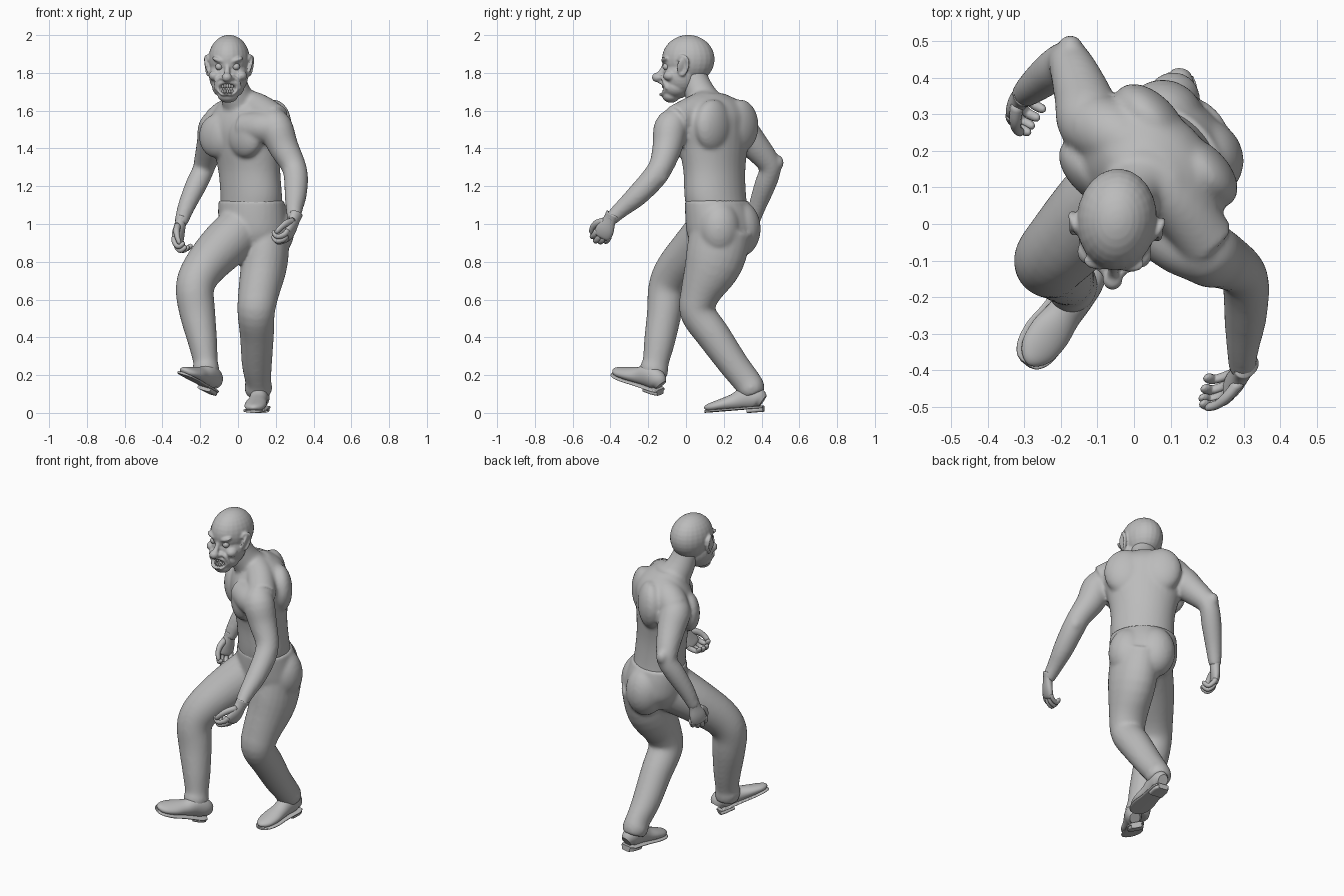
import bpy, bmesh
from math import sin, cos, pi, radians, copysign
from mathutils import Vector, Matrix, Euler

if "Cube" in bpy.data.objects:
    bpy.data.objects.remove(bpy.data.objects["Cube"])

GREY = bpy.data.materials.new("plain_grey")
GREY.use_nodes = True
GREY.diffuse_color = (0.5, 0.5, 0.5, 1)
GREY.node_tree.nodes["Principled BSDF"].inputs["Base Color"].default_value = (0.5, 0.5, 0.5, 1)


def spline(stations, steps):
    """Catmull-Rom samples through (x, y, z, half width, half depth) stations."""
    p = [Vector(s) for s in stations]
    p = [2 * p[0] - p[1]] + p + [2 * p[-1] - p[-2]]
    out = []
    for a, b, c, d in zip(p, p[1:], p[2:], p[3:]):
        for k in range(steps):
            t = k / steps
            out.append(0.5 * (2 * b + (c - a) * t + (2 * a - 5 * b + 4 * c - d) * t * t
                              + (3 * b - a - 3 * c + d) * t ** 3))
    return out + [p[-2]]


def loft(bm, stations, yaw=None, n=24, steps=4, power=1.0):
    """Closed tube of elliptical rings; level rings when a yaw is given."""
    pts = spline(stations, steps)
    centres = [Vector(q[:3]) for q in pts]
    chord = (centres[-1] - centres[0]).normalized()
    ref = Vector((1, 0, 0)) if abs(chord.x) < 0.8 else Vector((0, 1, 0))
    rings = []
    for i, q in enumerate(pts):
        if yaw is None:
            t = (centres[min(i + 1, len(pts) - 1)] - centres[max(i - 1, 0)]).normalized()
            u = (ref - t * t.dot(ref)).normalized()
            v = t.cross(u)
        else:
            u, v = Vector((cos(yaw), sin(yaw), 0)), Vector((-sin(yaw), cos(yaw), 0))
        ring = []
        for k in range(n):
            c, s = cos(2 * pi * k / n), sin(2 * pi * k / n)
            c, s = copysign(abs(c) ** power, c), copysign(abs(s) ** power, s)
            ring.append(bm.verts.new(centres[i] + u * c * max(q[3], .002) + v * s * max(q[4], .002)))
        rings.append(ring)
    for a, b in zip(rings, rings[1:]):
        for k in range(n):
            bm.faces.new((a[k], a[(k + 1) % n], b[(k + 1) % n], b[k]))
    bm.faces.new(rings[0])
    bm.faces.new(rings[-1])


def tube(bm, stations, **kw):
    """Round limb from (x, y, z, radius) stations."""
    loft(bm, [(*s, s[-1]) for s in stations], **kw)


def blob(bm, centre, radii, rot=(0, 0, 0)):
    m = Matrix.LocRotScale(Vector(centre), Euler(rot), Vector(radii))
    bmesh.ops.create_uvsphere(bm, u_segments=24, v_segments=16, radius=1, matrix=m)


def finish(bm, name, matrix=None, voxel=0, cutter=None, smooth=4, sharp=None):
    """Turn the shapes into one object, fused and softened when a voxel size is given."""
    if matrix:
        bm.transform(matrix)
    bmesh.ops.recalc_face_normals(bm, faces=bm.faces)
    me = bpy.data.meshes.new(name)
    bm.to_mesh(me)
    bm.free()
    ob = bpy.data.objects.new(name, me)
    bpy.context.collection.objects.link(ob)
    if voxel:
        def fuse():
            m = ob.modifiers.new("fuse", 'REMESH')
            m.mode, m.voxel_size = 'VOXEL', voxel
        fuse()
        if cutter:
            m = ob.modifiers.new("carve", 'BOOLEAN')
            m.operation, m.object = 'DIFFERENCE', cutter
            fuse()
        m = ob.modifiers.new("soften", 'SMOOTH')
        m.factor, m.iterations = 0.5, smooth
        dg = bpy.context.evaluated_depsgraph_get()
        me = bpy.data.meshes.new_from_object(ob.evaluated_get(dg))
        ob.modifiers.clear()
        ob.data = me
        me.name = name
    me.materials.clear()
    me.materials.append(GREY)
    me.shade_smooth()
    if sharp:
        me.set_sharp_from_angle(angle=sharp)
    return ob


# Twisted torso with chest, shoulder blades, neck and shoulder slopes
YAW = radians(-45)
SIDE, BACK = Vector((cos(YAW), sin(YAW), 0)), Vector((-sin(YAW), cos(YAW), 0))
CORE = Vector((.045, .145, 0))
body = bmesh.new()
loft(body, [(.07, .17, 1.05, .175, .15), (.07, .155, 1.15, .18, .145), (.06, .15, 1.28, .183, .143),
            (.05, .145, 1.4, .205, .155), (.045, .145, 1.5, .235, .162), (.05, .15, 1.58, .225, .152),
            (.05, .15, 1.645, .165, .115), (.04, .13, 1.69, .08, .07)], yaw=YAW, n=32)
tube(body, [(.04, .14, 1.58, .11), (0, .09, 1.66, .088), (-.025, .055, 1.74, .075), (-.04, .03, 1.82, .07)])
for s in (-1, 1):
    blob(body, CORE + SIDE * .108 * s - BACK * .118 + Vector((0, 0, 1.465)), (.115, .062, .115), (0, 0, YAW))
    blob(body, CORE + SIDE * .1 * s + BACK * .1 + Vector((0, 0, 1.52)), (.12, .07, .14), (0, 0, YAW))
tube(body, [(.02, .12, 1.645, .075), (.11, .06, 1.61, .08), (.2, -.05, 1.55, .082)])
tube(body, [(.03, .19, 1.62, .07), (-.05, .24, 1.575, .09), (-.11, .27, 1.53, .088)])
tube(body, [(.03, .01, 1.51, .08), (.12, -.05, 1.51, .085), (.19, -.08, 1.51, .085)])

# Both arms
tube(body, [(.17, -.04, 1.55, .075), (.2, -.08, 1.51, .09), (.24, -.098, 1.41, .08), (.293, -.13, 1.31, .066),
            (.307, -.175, 1.24, .064), (.305, -.26, 1.15, .058), (.298, -.34, 1.08, .045), (.297, -.405, 1.02, .036)])
tube(body, [(-.09, .24, 1.55, .07), (-.12, .28, 1.51, .09), (-.14, .35, 1.43, .079), (-.17, .43, 1.335, .063),
            (-.185, .445, 1.285, .057), (-.22, .42, 1.21, .057), (-.27, .38, 1.1, .047), (-.305, .35, 1, .035)])
blob(body, (-.174, .485, 1.325), (.034, .034, .04))
blob(body, (.325, -.135, 1.25), (.034, .04, .04))
finish(body, "torso_and_arms", voxel=.01, smooth=9)

# Trousers: hips, planted left leg, raised right leg
legs = bmesh.new()
loft(legs, [(.07, .162, 1.125, .188, .153), (.078, .175, 1.04, .192, .17), (.085, .182, .95, .185, .172),
            (.085, .175, .87, .14, .135)], yaw=radians(-40), n=32)
for s in (-1, 1):
    blob(legs, Vector((.085, .18, .975)) + SIDE * .075 * s + BACK * .07, (.115, .112, .15), (0, 0, YAW))
loft(legs, [(.15, .19, .98, .122, .165), (.14, .148, .8, .124, .155), (.108, .075, .63, .108, .106),
            (.096, .063, .53, .099, .094), (.1, .145, .41, .09, .09), (.1, .25, .26, .08, .08),
            (.107, .32, .17, .069, .075), (.108, .345, .13, .074, .073), (.11, .36, .095, .062, .062)])
loft(legs, [(.02, .15, .97, .135, .145), (-.09, .05, .87, .127, .127), (-.19, -.055, .755, .11, .11),
            (-.228, -.1, .66, .102, .1), (-.215, -.115, .53, .095, .092), (-.188, -.14, .38, .078, .082),
            (-.172, -.16, .27, .065, .07), (-.17, -.168, .235, .071, .076), (-.165, -.17, .185, .062, .068)])
finish(legs, "trousers", voxel=.01, smooth=9)


# Hands: palm, four curled fingers and a thumb
def hand(name, wrist, along, palm, thumb):
    axes = [Vector(v).normalized() * 1.12 for v in (thumb, palm, along)]
    m = Matrix(axes).transposed().to_4x4()
    m.translation = wrist
    bm = bmesh.new()
    loft(bm, [(0, 0, -.035, .032, .03), (0, 0, 0, .031, .026), (0, 0, .05, .043, .024),
              (0, .004, .085, .042, .019), (0, .006, .097, .03, .01)])
    for i in range(4):
        x = .034 - .0225 * i
        reach = (.1, .112, .105, .09)[i]
        tube(bm, [(x, .004, .075, .013), (x, .012, reach, .013), (x, .04, reach + .018, .012),
                  (x, .062, reach + .002, .011), (x, .068, reach - .008, .005)], n=12, steps=3)
    tube(bm, [(.02, 0, .015, .017), (.045, .018, .045, .016), (.052, .034, .075, .013),
              (.046, .048, .1, .011), (.044, .052, .108, .004)], n=12, steps=3)
    finish(bm, name, m)


hand("left_hand", (.297, -.405, 1.02), (-.3, -.4, -.85), (-.95, -.1, .2), (-.1, -.85, .45))
hand("right_hand", (-.305, .35, 1), (-.2, -.2, -.95), (.75, -.6, -.1), (-.5, -.8, .3))


# Shoes: upper, welted sole and heel block
def shoe(name, heel, yaw, pitch, roll):
    m = Matrix.Translation(heel)
    for angle, axis in ((yaw, 'Z'), (pitch, 'X'), (roll, 'Y')):
        m = m @ Matrix.Rotation(radians(angle), 4, axis)
    shape = [(0, .03, .07), (.03, .045, .11), (.09, .047, .12), (.15, .05, .088), (.21, .058, .068),
             (.265, .052, .052), (.298, .033, .04), (.308, .012, .025)]
    bm = bmesh.new()
    loft(bm, [(0, -y, h / 2, w, h / 2) for y, w, h in shape])
    loft(bm, [(0, -y * 1.02, .004, w + .005, .007) for y, w, h in shape], power=.5)
    loft(bm, [(0, -y, -.01, w, .012) for y, w in ((0, .03), (.03, .044), (.085, .044))], power=.5)
    finish(bm, name, m, sharp=.9)


shoe("left_shoe", (.128, .41, .028), -9, 4.5, 0)
shoe("right_shoe", (-.13, -.135, .115), -34, -17, 14)

# Head: skull, jaw, brows, cheeks, bulb nose, lips and ears
HEAD = Matrix.Translation((-.048, 0, 0)) @ Matrix.Rotation(radians(-4), 4, 'Z')
holes = bmesh.new()
blob(holes, (0, -.14, 1.716), (.054, .05, .027))
for s in (-1, 1):
    blob(holes, (.046 * s, -.135, 1.833), (.027, .022, .018), (0, .25 * s, 0))
cutter = finish(holes, "carving_helper", HEAD)
cutter.hide_render = True

head = bmesh.new()
blob(head, (0, .012, 1.872), (.11, .14, .129))
blob(head, (0, -.025, 1.785), (.104, .096, .11))
blob(head, (0, -.05, 1.725), (.086, .078, .062))
blob(head, (0, -.08, 1.68), (.054, .047, .038))
blob(head, (0, -.09, 1.72), (.066, .044, .044))
tube(head, [(0, -.11, 1.85, .012), (0, -.128, 1.81, .014), (0, -.145, 1.785, .018)])
blob(head, (0, -.153, 1.776), (.027, .028, .025))
for s in (-1, 1):
    blob(head, (.022 * s, -.13, 1.772), (.014, .016, .013))
    blob(head, (.07 * s, -.08, 1.785), (.032, .036, .028))
    blob(head, (.043 * s, -.105, 1.866), (.042, .024, .014), (0, -.35 * s, 0))
    tube(head, [(.025 * s, -.128, 1.782, .008), (.054 * s, -.114, 1.76, .011), (.066 * s, -.095, 1.715, .01)])
    blob(head, (.11 * s, -.008, 1.838), (.011, .033, .052), (-.2, .3 * s, .35 * s))
    tube(head, [(.103 * s, -.028, 1.795, .008), (.112 * s, -.003, 1.793, .009), (.122 * s, .018, 1.838, .009),
                (.124 * s, .01, 1.878, .01), (.112 * s, -.018, 1.888, .009), (.104 * s, -.033, 1.865, .008)], n=10)
for z, bow in ((1.746, .012), (1.69, -.006)):
    tube(head, [(-.06, -.1, 1.722, .007), (-.032, -.125, z, .009), (0, -.136, z + bow * .2, .01),
                (.032, -.125, z, .009), (.06, -.1, 1.722, .007)], n=10)
finish(head, "head", HEAD, voxel=.005, cutter=cutter, smooth=3)
bpy.data.objects.remove(cutter)

# Eyes and two rows of teeth
eyes = bmesh.new()
for s in (-1, 1):
    blob(eyes, (.045 * s, -.101, 1.833), (.02, .02, .019))
finish(eyes, "eyes", HEAD)
teeth = bmesh.new()
for i in range(-3, 4):
    y = -.121 + .0024 * i * i
    blob(teeth, (.0125 * i, y, 1.731), (.0068, .007, .013))
    blob(teeth, (.0125 * i, y + .002, 1.702), (.0064, .007, .011))
finish(teeth, "teeth", HEAD)
